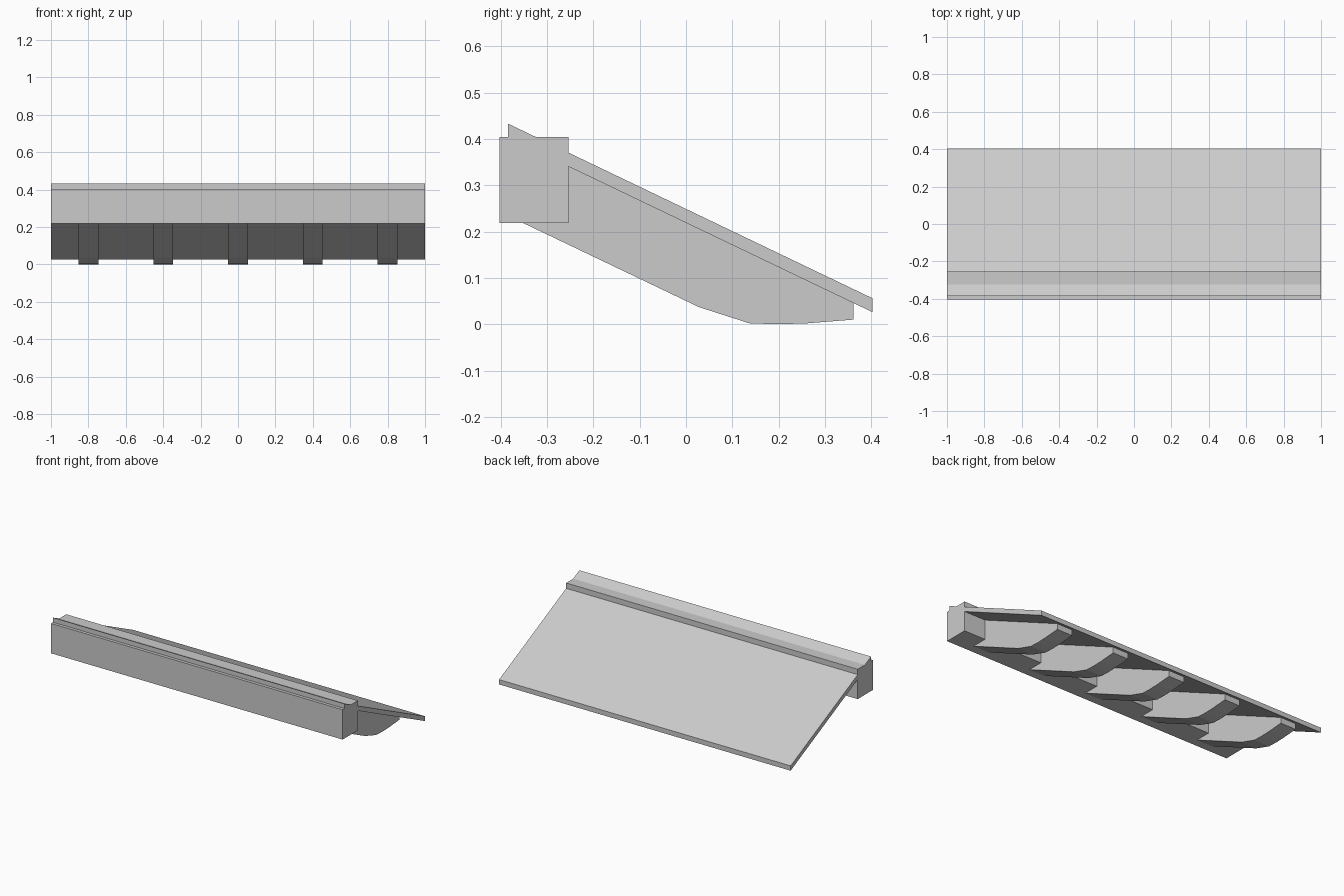
import bpy, bmesh

if "Cube" in bpy.data.objects:
    bpy.data.objects.remove(bpy.data.objects["Cube"])


def extrude_profile(name, profile, x_center, width):
    """Extrude a closed (y, z) side profile along x."""
    bm = bmesh.new()
    x0 = x_center - width / 2
    face = bm.faces.new([bm.verts.new((x0, y, z)) for y, z in profile])
    ext = bmesh.ops.extrude_face_region(bm, geom=[face])
    verts = [v for v in ext["geom"] if isinstance(v, bmesh.types.BMVert)]
    bmesh.ops.translate(bm, verts=verts, vec=(width, 0, 0))
    bmesh.ops.recalc_face_normals(bm, faces=bm.faces)
    mesh = bpy.data.meshes.new(name)
    bm.to_mesh(mesh)
    bm.free()
    obj = bpy.data.objects.new(name, mesh)
    bpy.context.collection.objects.link(obj)
    return obj


# Wall beam along the upper edge
extrude_profile("wall_beam", [(-0.403, 0.219), (-0.254, 0.219),
                              (-0.254, 0.404), (-0.403, 0.404)], 0, 2)

# Sloping roof board, running through the beam
extrude_profile("roof_board", [(-0.384, 0.433), (-0.384, 0.403),
                               (0.403, 0.026), (0.403, 0.056)], 0, 2)

# Five rafters with shaped tails under the board
rafter = [(-0.384, 0.234), (0.028, 0.037), (0.137, 0.002), (0.2, 0.0),
          (0.262, 0.002), (0.362, 0.010), (0.362, 0.046), (-0.384, 0.403)]
for i in range(5):
    extrude_profile(f"rafter_{i + 1}", rafter, -0.8 + 0.4 * i, 0.106)
